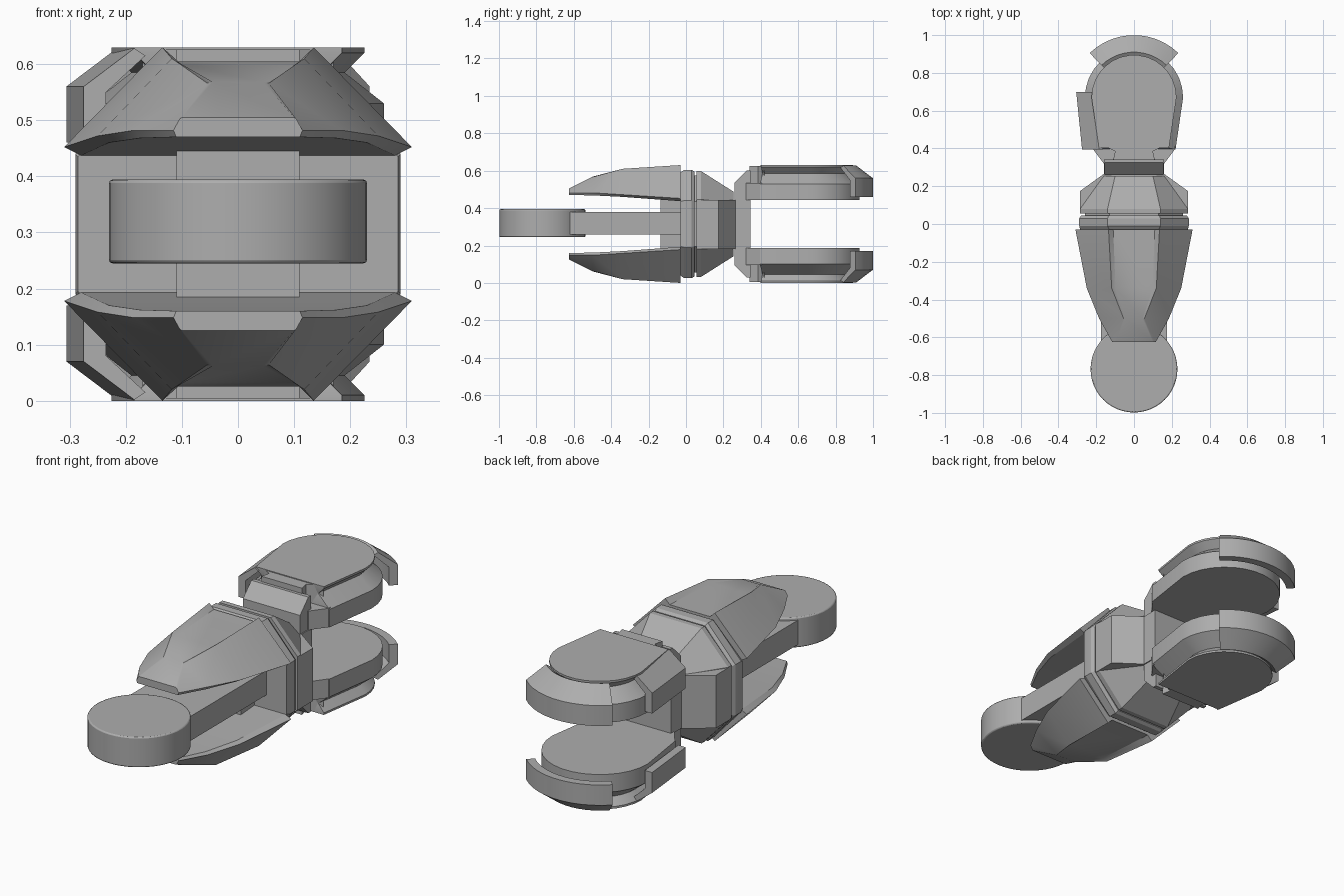
import bpy, bmesh, math

if "Cube" in bpy.data.objects:
    bpy.data.objects.remove(bpy.data.objects["Cube"])

GREY = (0.42, 0.42, 0.42, 1)
mat = bpy.data.materials.new("plain_grey")
mat.use_nodes = True
mat.diffuse_color = GREY
mat.node_tree.nodes["Principled BSDF"].inputs["Base Color"].default_value = GREY
MID = 0.315  # height of the plane that mirrors upper and lower parts


def loft(name, rings, bevel=0.0, flip=False):
    """Skin a row of equal-count rings and cap both ends."""
    bm = bmesh.new()
    rows = [[bm.verts.new((x, y, 2 * MID - z if flip else z)) for x, y, z in r] for r in rings]
    n = len(rows[0])
    for a, b in zip(rows, rows[1:]):
        for i in range(n):
            j = (i + 1) % n
            bm.faces.new((a[i], a[j], b[j], b[i]))
    bm.faces.new(rows[0])
    bm.faces.new(rows[-1])
    bmesh.ops.recalc_face_normals(bm, faces=bm.faces)
    mesh = bpy.data.meshes.new(name)
    bm.to_mesh(mesh)
    bm.free()
    mesh.materials.append(mat)
    ob = bpy.data.objects.new(name, mesh)
    bpy.context.collection.objects.link(ob)
    if bevel:
        mod = ob.modifiers.new("soft_edges", 'BEVEL')
        mod.width, mod.segments = bevel, 2
    bpy.ops.object.select_all(action='DESELECT')
    ob.select_set(True)
    bpy.context.view_layer.objects.active = ob
    bpy.ops.object.shade_smooth_by_angle(angle=math.radians(25))
    return ob


def both(pts):
    """Complete a half outline by mirroring it in its first coordinate."""
    return pts + [(-x, v) for x, v in reversed(pts)]


def extrude(name, plan, z0, z1, bevel=0.0):
    return loft(name, [[(x, y, z) for x, y in plan] for z in (z0, z1)], bevel)


def box(name, w, y0, y1, z0, z1):
    return extrude(name, [(-w, y0), (w, y0), (w, y1), (-w, y1)], z0, z1)


def octagon(y, w, h, cx, cz):
    """Chamfered upright outline with half width w and half height h."""
    half = [(cx, h), (w, cz), (w, -cz), (cx, -h)]
    return [(x, y, MID + z) for x, z in both(half)]


# Front disc, arm and root block
disc = [(0.23 * math.cos(a), -0.768 + 0.23 * math.sin(a))
        for a in (math.tau * i / 48 for i in range(48))]
extrude("front_disc", disc, 0.245, 0.394, 0.006)
box("arm", 0.175, -0.62, 0, 0.26, 0.38)
box("arm_root", 0.11, -0.135, 0, 0.18, 0.455)

# Middle collar and rear flange
loft("collar", [octagon(-0.03, 0.285, 0.275, 0.13, 0.12),
                octagon(-0.01, 0.29, 0.29, 0.14, 0.125),
                octagon(0.03, 0.29, 0.29, 0.14, 0.125),
                octagon(0.045, 0.28, 0.28, 0.135, 0.12)])
loft("rear_flange", [octagon(0.03, 0.26, 0.26, 0.13, 0.12),
                     octagon(0.055, 0.26, 0.26, 0.13, 0.12),
                     octagon(0.055, 0.285, 0.283, 0.14, 0.13),
                     octagon(0.08, 0.285, 0.283, 0.14, 0.13),
                     octagon(0.255, 0.16, 0.172, 0.10, 0.126)])
hub = both([(0.285, 0.06), (0.285, 0.175), (0.16, 0.265), (0.16, 0.345)])
extrude("rear_hub", hub, 0.182, 0.442)

# Armour shell: middle panel edge, ridge, side tip, lower lip at each station
SHELL = [
    (-0.03, [(0.11, 0.605), (0.135, 0.63), (0.31, 0.452), (0.28, 0.437)]),
    (-0.34, [(0.098, 0.597), (0.118, 0.61), (0.25, 0.472), (0.23, 0.46)]),
    (-0.50, [(0.045, 0.568), (0.055, 0.566), (0.185, 0.482), (0.175, 0.468)]),
    (-0.625, [(0.10, 0.505), (0.104, 0.502), (0.115, 0.482), (0.11, 0.47)])]

# Pad body profile: inset from the outline at each height, with an undercut rim
PAD = [(0.0, 0.442), (0.0, 0.53), (0.07, 0.585), (0.035, 0.62), (0.035, 0.63)]
ARC = [math.radians(a) for a in range(0, 181, 12)]
# Bent guard profile: offset inwards from the outer edge, and height
GUARD = [(0.0, 0.46), (0.0, 0.56), (0.09, 0.628), (0.11, 0.615), (0.04, 0.55), (0.04, 0.46)]


def pad_ring(inset, z):
    r = 0.26 - inset
    back = [(r * math.cos(a), 0.67 + r * math.sin(a), z) for a in ARC]
    w = 0.22 - inset
    y = 0.395 + 0.2 * inset
    return back + [(-w, y, z), (w, y, z)]


for side, flip in (("upper", False), ("lower", True)):
    loft(side + "_shell", [[(x, y, z) for x, z in both(h)] for y, h in SHELL], flip=flip)
    loft(side + "_pad", [pad_ring(d, z) for d, z in PAD], flip=flip)

    # Neck in front of the pad with a sloping nose
    nose = [(0.26, 0.442), (0.26, 0.535), (0.325, 0.6), (0.345, 0.6), (0.345, 0.442)]
    loft(side + "_pad_nose", [[(x, y, z) for y, z in nose] for x in (-0.155, 0.155)],
         flip=flip)
    web = [(0.16, 0.32), (0.22, 0.40), (0.2, 0.45)]
    loft(side + "_pad_web", [[(x, y, z) for x, y in both(web)] for z in (0.442, 0.535)],
         flip=flip)
    tab = [(0.11, 0.34), (0.10, 0.385), (0.17, 0.42)]
    loft(side + "_pad_tab", [[(x, y, z) for x, y in both(tab)] for z in (0.535, 0.626)],
         flip=flip)

    # Curved guard round the back
    sweep = [math.radians(-44 + 8 * i) for i in range(12)]
    loft(side + "_back_guard",
         [[((0.338 - d) * math.sin(a), 0.662 + (0.338 - d) * math.cos(a), z)
           for d, z in GUARD] for a in sweep], flip=flip)

    # Straight guard on the right side only
    loft(side + "_side_guard",
         [[(-edge + d, y, z) for d, z in GUARD]
          for y, edge in ((0.395, 0.275), (0.70, 0.306))], flip=flip)
